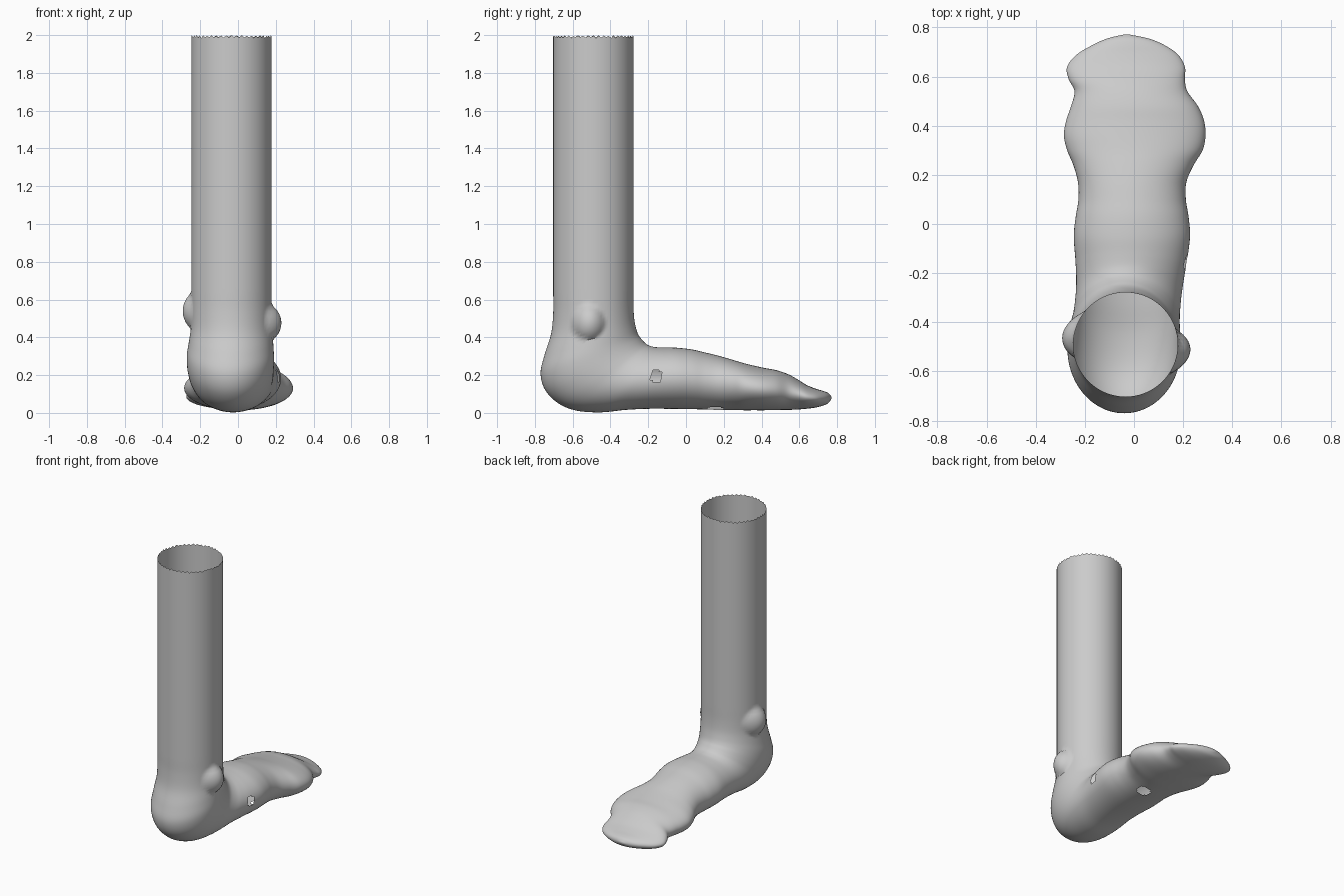
import bpy
import bmesh
import math
import random
from mathutils import Vector

cube = bpy.data.objects.get("Cube")
if cube:
    bpy.data.objects.remove(cube, do_unlink=True)
random.seed(4)
SIDES = 96

# Ankle stations: inner y, inner z, outer y, outer z, right x, left x
ankle = [
    (-.278, .75, -.703, .75, -.247, .178),
    (-.278, .65, -.703, .64, -.247, .178),
    (-.278, .56, -.703, .53, -.247, .178),
    (-.273, .49, -.714, .42, -.249, .180),
    (-.262, .44, -.748, .31, -.260, .186),
    (-.250, .41, -.770, .21, -.270, .190),
    (-.235, .39, -.745, .12, -.270, .190),
    (-.220, .373, -.675, .05, -.262, .188),
    (-.205, .361, -.580, .012, -.250, .186),
    (-.185, .353, -.450, .003, -.240, .190),
    (-.160, .348, -.320, .016, -.235, .200),
    (-.115, .346, -.190, .022, -.238, .215),
]
# Foot stations: y, top z, sole z, right x, left x
foot = [
    (-.05, .345, .021, -.245, .228), (.03, .336, .020, -.237, .222),
    (.10, .320, .018, -.226, .211), (.17, .303, .016, -.228, .213),
    (.24, .283, .015, -.247, .243), (.30, .265, .014, -.272, .279),
    (.36, .250, .014, -.285, .291), (.42, .237, .014, -.276, .285),
    (.48, .226, .015, -.256, .260), (.54, .205, .016, -.242, .217),
    (.59, .178, .018, -.266, .207), (.64, .147, .022, -.272, .207),
    (.69, .127, .029, -.232, .178), (.73, .115, .040, -.165, .120),
    (.755, .104, .053, -.108, .058), (.77, .086, .074, -.045, -.015),
]
stations = ankle + [(y, t, y, s, a, b) for y, t, s, a, b in foot]


def spline(rows, steps):
    """Smoothly fill in rows between the given stations."""
    out = []
    for k in range(len(rows) - 1):
        p0, p1 = rows[max(k - 1, 0)], rows[k]
        p2, p3 = rows[k + 1], rows[min(k + 2, len(rows) - 1)]
        for s in range(steps):
            t = s / steps
            out.append([b + t / 2 * (c - a + t * (2 * a - 5 * b + 4 * c - d
                        + t * (3 * (b - c) + d - a)))
                        for a, b, c, d in zip(p0, p1, p2, p3)])
    return out + [list(rows[-1])]


# Straight shin rings, then the bending ankle and foot
rows = []
for z in (2.0, 1.97, 1.6, 1.2, .9):
    rows.append([ankle[0][0], z, ankle[0][2], z, *ankle[0][4:]])
rows += spline(stations, 5)

# Ankle bones: side, y, z, radius, height
bones = [(1, -.52, .48, .09, .052), (-1, -.45, .54, .095, .048)]


def ring_point(row, k):
    iy, iz, oy, oz, xa, xb = row
    ang = 2 * math.pi * k / SIDES
    c, s = math.cos(ang), math.sin(ang)
    p = Vector(((xa + xb) / 2 + (xb - xa) / 2 * s,
                (iy + oy) / 2 + (iy - oy) / 2 * c,
                (iz + oz) / 2 + (iz - oz) / 2 * c))
    for side, y, z, r, h in bones:
        d = ((p.y - y) ** 2 + (p.z - z) ** 2) / r ** 2
        if s * side > 0 and d < 1:
            p.x += side * h * (1 - d) ** .8
    return p


bm = bmesh.new()
rings = [[bm.verts.new(ring_point(row, k)) for k in range(SIDES)] for row in rows]
for a, b in zip(rings, rings[1:]):
    for k in range(SIDES):
        n = (k + 1) % SIDES
        bm.faces.new((a[k], a[n], b[n], b[k]))
bm.faces.new(rings[-1])

# Ragged open rim
for k, v in enumerate(rings[0]):
    v.co.z -= random.uniform(0, .006) + (.010 if k % 2 else 0)
rings[0][0].co.z = 2.0

# Small openings in the side and the sole
holes = [(Vector((.217, -.16, .195)), .033), (Vector((.05, .16, .02)), .045)]
gone = [f for f in bm.faces
        if any((f.calc_center_median() - c).length < r for c, r in holes)]
bmesh.ops.delete(bm, geom=gone, context='FACES')
bmesh.ops.recalc_face_normals(bm, faces=bm.faces[:])

mesh = bpy.data.meshes.new("leg_and_foot")
bm.to_mesh(mesh)
bm.free()
leg = bpy.data.objects.new("leg_and_foot", mesh)
bpy.context.collection.objects.link(leg)

# Plain grey
grey = bpy.data.materials.new("light_grey")
grey.use_nodes = True
colour = (.6, .6, .6, 1)
grey.diffuse_color = colour
grey.node_tree.nodes["Principled BSDF"].inputs["Base Color"].default_value = colour
mesh.materials.append(grey)

bpy.ops.object.select_all(action='DESELECT')
leg.select_set(True)
bpy.context.view_layer.objects.active = leg
bpy.ops.object.shade_smooth_by_angle(angle=math.radians(40))
